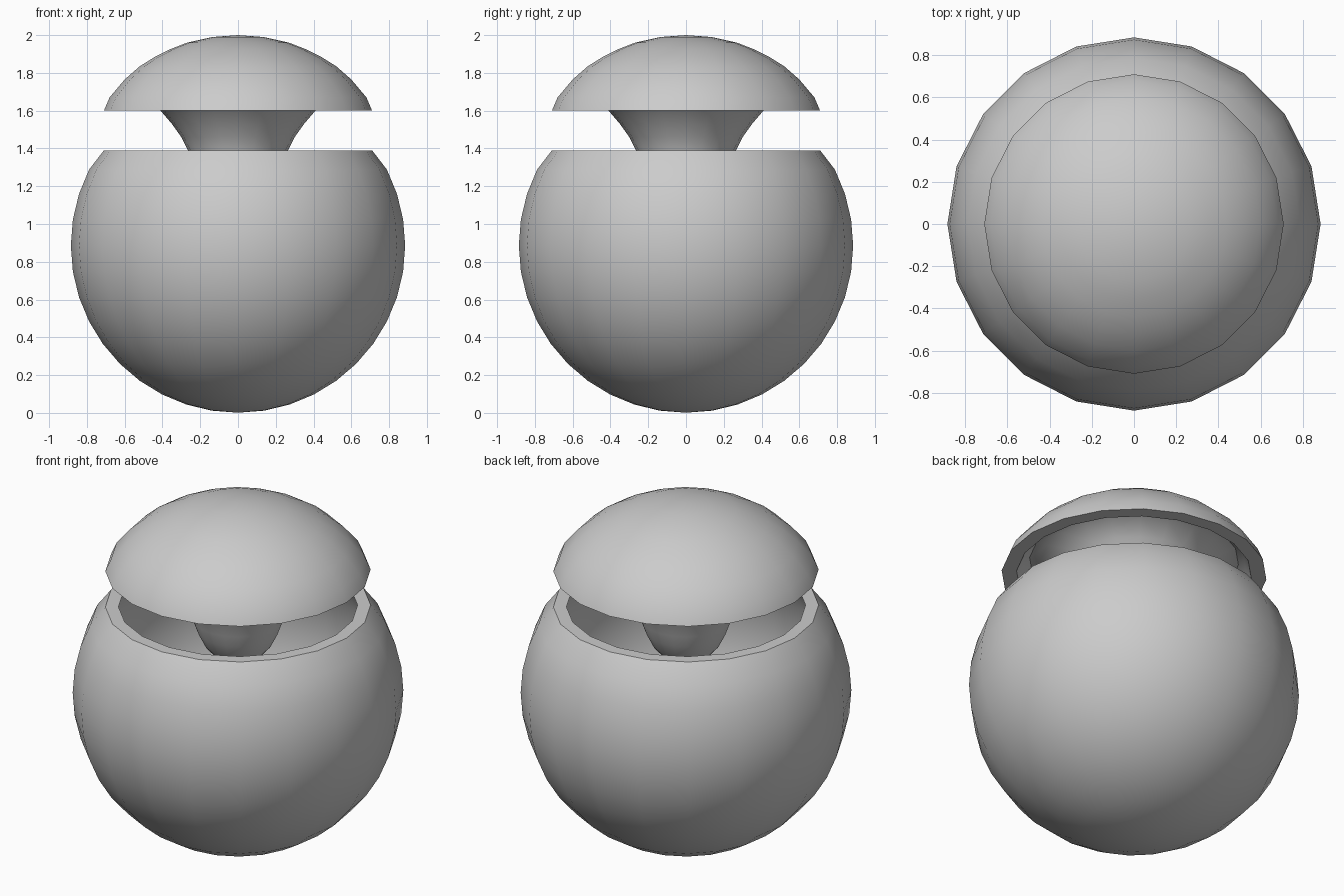
import bpy, bmesh, math

if "Cube" in bpy.data.objects:
    bpy.data.objects.remove(bpy.data.objects["Cube"])

SIDES = 20


def lathe(name, profile):
    """Revolve (radius, z) points around the z axis."""
    bm = bmesh.new()
    verts = [bm.verts.new((r, 0, z)) for r, z in profile]
    edges = [bm.edges.new(pair) for pair in zip(verts, verts[1:])]
    bmesh.ops.spin(bm, geom=verts + edges, cent=(0, 0, 0), axis=(0, 0, 1),
                   angle=2 * math.pi, steps=SIDES, use_merge=True)
    bmesh.ops.remove_doubles(bm, verts=bm.verts, dist=0.0005)
    bmesh.ops.recalc_face_normals(bm, faces=bm.faces)
    mesh = bpy.data.meshes.new(name)
    bm.to_mesh(mesh)
    bm.free()
    obj = bpy.data.objects.new(name, mesh)
    bpy.context.collection.objects.link(obj)
    bpy.ops.object.select_all(action='DESELECT')
    bpy.context.view_layer.objects.active = obj
    obj.select_set(True)
    bpy.ops.object.shade_smooth_by_angle(angle=math.radians(40))
    return obj


def arc(radius, centre_z, start, end, steps):
    pts = []
    for i in range(steps + 1):
        a = math.radians(start + (end - start) * i / steps)
        pts.append((max(0, radius * math.cos(a)), centre_z + radius * math.sin(a)))
    return pts


# Open globe with a thick wall and flat rim
outer = arc(0.885, 0.886, -90, 27, 13) + [(0.71, 1.39)]
inner = [(0.64, 1.39)] + arc(0.83, 0.886, 27, -90, 13)
lathe("globe_bowl", outer + inner)

# Dome cap whose underside sweeps into the hanging flared reflector
dome = [(0, 2.0), (0.135, 1.99), (0.27, 1.96), (0.355, 1.927), (0.44, 1.885),
        (0.52, 1.835), (0.60, 1.765), (0.68, 1.67), (0.71, 1.60)]
underside = [(0.63, 1.60), (0.60, 1.655), (0.56, 1.685), (0.50, 1.675),
             (0.41, 1.60), (0.35, 1.53), (0.30, 1.46), (0.265, 1.39),
             (0.245, 1.32), (0.22, 1.25), (0.18, 1.17), (0.12, 1.10),
             (0.06, 1.065), (0, 1.055)]
lathe("dome_cap_and_reflector", dome + underside)
